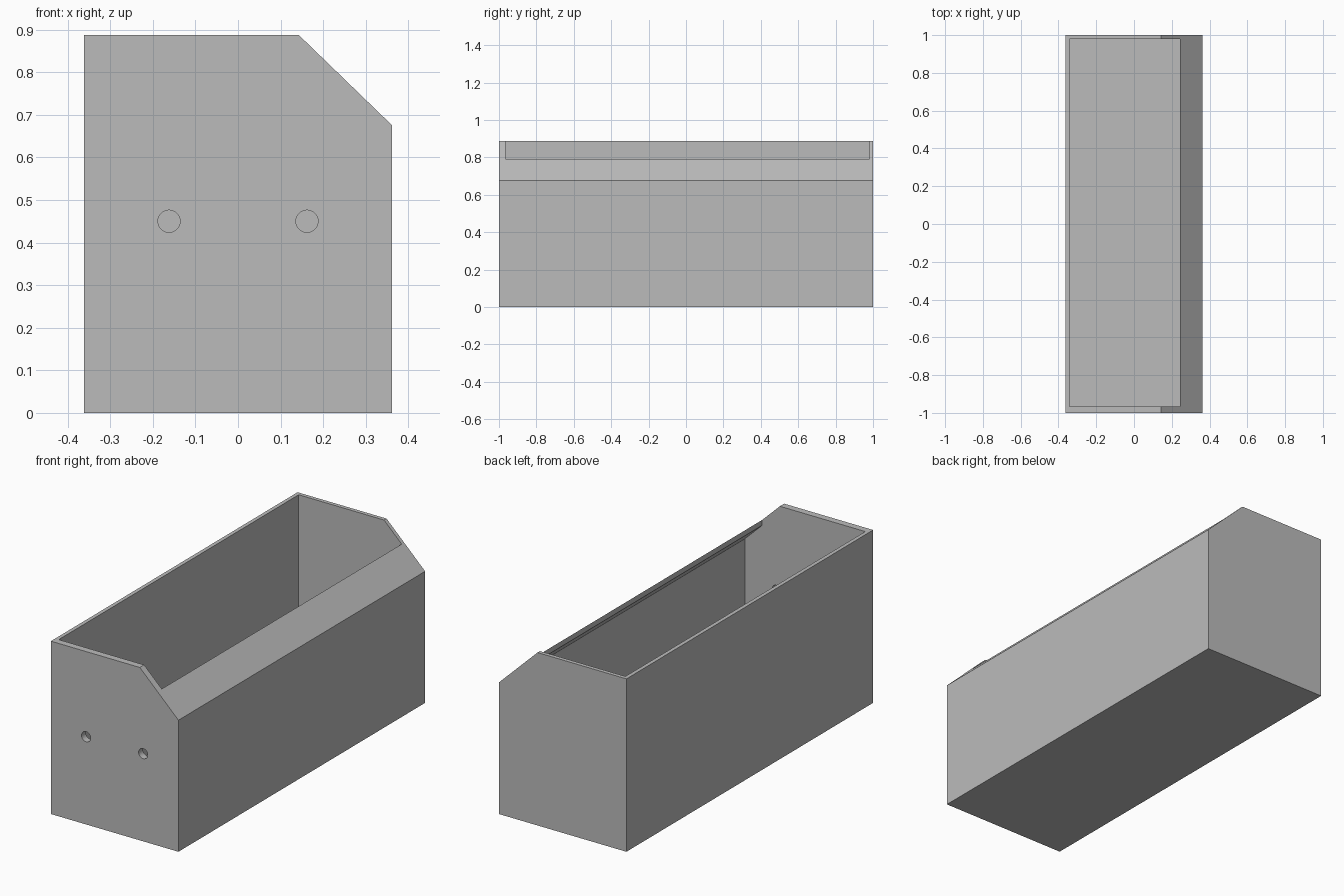
import bpy, bmesh, math

if "Cube" in bpy.data.objects:
    bpy.data.objects.remove(bpy.data.objects["Cube"])

SLOPE = (0.887 - 0.675) / (0.362 - 0.143)


def slope_z(x):
    """Height of the chamfered face at a given x."""
    return 0.887 - SLOPE * (x - 0.143)


def prism(name, profile, y0, y1):
    """Extrude an x-z profile along y."""
    bm = bmesh.new()
    face = bm.faces.new([bm.verts.new((x, y0, z)) for x, z in profile])
    ext = bmesh.ops.extrude_face_region(bm, geom=[face])
    verts = [v for v in ext["geom"] if isinstance(v, bmesh.types.BMVert)]
    bmesh.ops.translate(bm, verts=verts, vec=(0, y1 - y0, 0))
    bmesh.ops.recalc_face_normals(bm, faces=bm.faces)
    mesh = bpy.data.meshes.new(name)
    bm.to_mesh(mesh)
    bm.free()
    obj = bpy.data.objects.new(name, mesh)
    bpy.context.collection.objects.link(obj)
    return obj


def cut(target, cutter):
    mod = target.modifiers.new(cutter.name, "BOOLEAN")
    mod.operation = "DIFFERENCE"
    mod.solver = "EXACT"
    mod.object = cutter
    cutter.hide_render = True
    cutter.hide_viewport = True


grey = bpy.data.materials.new("plain grey")
grey.diffuse_color = (0.5, 0.5, 0.5, 1)
grey.use_nodes = True
grey.node_tree.nodes["Principled BSDF"].inputs["Base Color"].default_value = grey.diffuse_color

# Outer shell with one chamfered top edge
shell = prism("bin_shell", [(-0.362, 0), (0.362, 0), (0.362, 0.675),
                            (0.143, 0.887), (-0.362, 0.887)], -1, 1)
shell.data.materials.append(grey)

# Hollow with an overhanging lip under the chamfer
wall = 0.02
drop = wall * math.hypot(1, SLOPE)
inner, lip = 0.362 - wall, 0.243
cavity = prism("cavity_cutter", [(-inner, wall), (inner, wall),
                                 (inner, slope_z(inner) - drop),
                                 (lip, slope_z(lip) - drop),
                                 (lip, 1.0), (-inner, 1.0)], -0.965, 0.98)
cavity.data.materials.append(grey)
cut(shell, cavity)

# Two round holes through the thicker front wall
for side, x in (("left", -0.162), ("right", 0.162)):
    circle = [(x + 0.026 * math.cos(2 * math.pi * i / 32),
               0.45 + 0.026 * math.sin(2 * math.pi * i / 32)) for i in range(32)]
    hole = prism(side + "_hole_cutter", circle, -1.05, -0.9)
    hole.data.materials.append(grey)
    cut(shell, hole)
